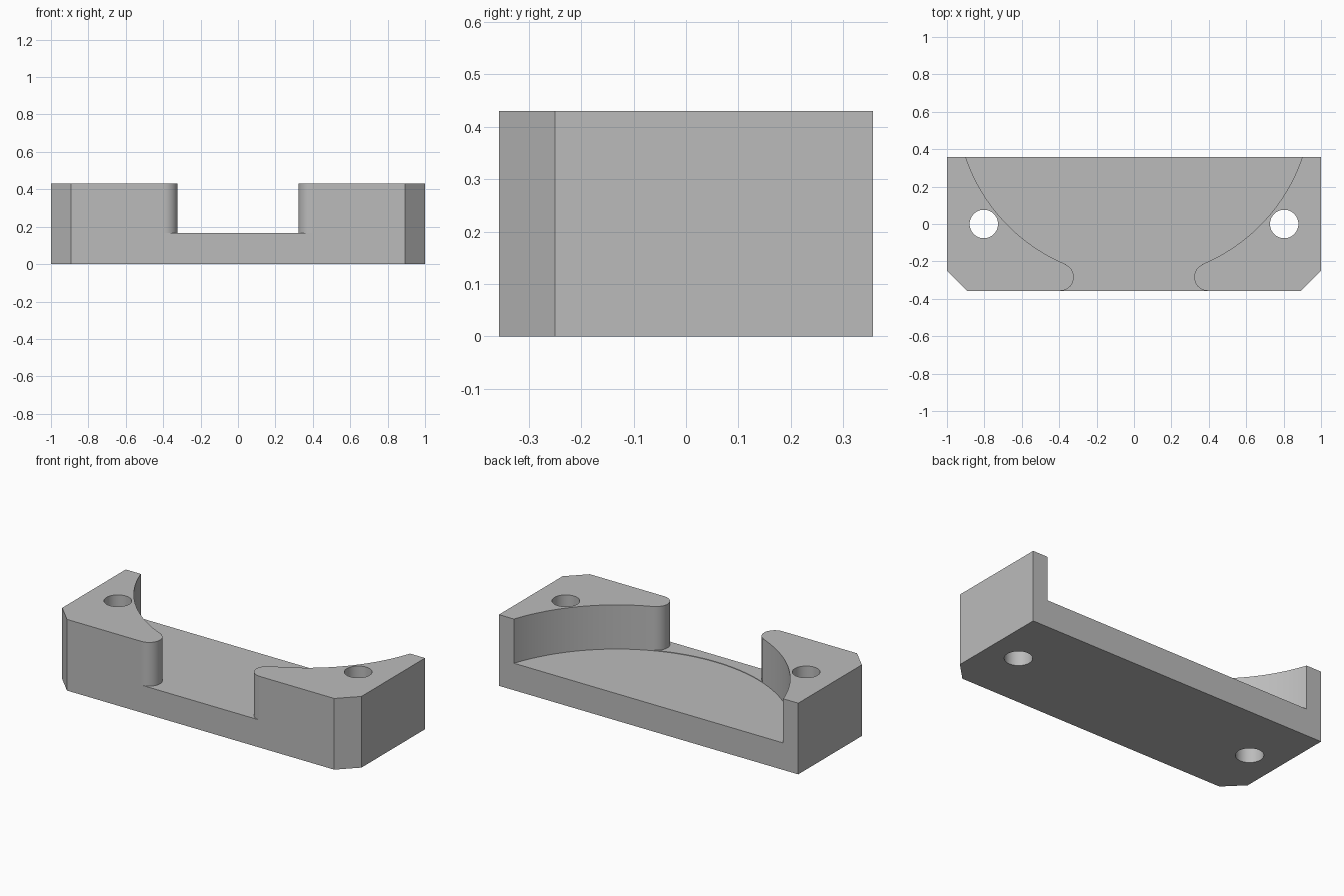
import bpy
import bmesh
from math import atan2, cos, sin, pi, radians

cube = bpy.data.objects.get("Cube")
if cube:
    bpy.data.objects.remove(cube, do_unlink=True)

HALF_Y, HEIGHT, CHAMFER = 0.357, 0.43, 0.107
POCKET_Y, POCKET_R, POCKET_Z = 0.662, 0.95, 0.163
TIP_X, TIP_R = 0.395, 0.073
TIP_Y = TIP_R - HALF_Y
SLOT_Z = 0.166

grey = bpy.data.materials.new("plain grey")
grey.use_nodes = True
grey.diffuse_color = (0.5, 0.5, 0.5, 1)
grey.node_tree.nodes["Principled BSDF"].inputs["Base Color"].default_value = (0.5, 0.5, 0.5, 1)


def prism(name, outline, z0, z1):
    """Extrude a flat outline between two heights."""
    bm = bmesh.new()
    face = bm.faces.new([bm.verts.new((x, y, z0)) for x, y in outline])
    side = bmesh.ops.extrude_face_region(bm, geom=[face])
    top = [v for v in side["geom"] if isinstance(v, bmesh.types.BMVert)]
    bmesh.ops.translate(bm, verts=top, vec=(0, 0, z1 - z0))
    bmesh.ops.recalc_face_normals(bm, faces=bm.faces)
    mesh = bpy.data.meshes.new(name)
    bm.to_mesh(mesh)
    bm.free()
    mesh.materials.append(grey)
    obj = bpy.data.objects.new(name, mesh)
    bpy.context.collection.objects.link(obj)
    return obj


def arc(cx, cy, r, a0, a1, n):
    return [(cx + r * cos(a0 + (a1 - a0) * i / n),
             cy + r * sin(a0 + (a1 - a0) * i / n)) for i in range(n + 1)]


def mirrored(half):
    return half + [(-x, y) for x, y in reversed(half)]


# Block with chamfered front corners
block = prism("cradle_block", mirrored([
    (1 - CHAMFER, -HALF_Y), (1, CHAMFER - HALF_Y), (1, HALF_Y)]), 0, HEIGHT)

# Round pocket, open at the back
pocket = prism("pocket_cutter", arc(0, POCKET_Y, POCKET_R, 0, 2 * pi, 128)[:-1], POCKET_Z, 1)

# Front slot between the rounded post tips, tangent to the pocket
tangent = atan2(POCKET_Y - TIP_Y, -TIP_X)
slot = prism("slot_cutter", mirrored(
    [(TIP_X, -0.5)] + arc(TIP_X, TIP_Y, TIP_R, 1.5 * pi, tangent, 20)), SLOT_Z, 1)

# Screw holes through both ends
holes = [prism("hole_cutter", arc(s * 0.803, 0, 0.076, 0, 2 * pi, 48)[:-1], -1, 1)
         for s in (-1, 1)]

bpy.ops.object.select_all(action="DESELECT")
block.select_set(True)
bpy.context.view_layer.objects.active = block
for cutter in [pocket, slot] + holes:
    cutter.hide_render = True
    mod = block.modifiers.new("cut", "BOOLEAN")
    mod.operation = "DIFFERENCE"
    mod.solver = "EXACT"
    mod.object = cutter
    bpy.ops.object.modifier_apply(modifier=mod.name)
    bpy.data.objects.remove(cutter, do_unlink=True)

# Smooth round walls, flat front face
bpy.ops.object.shade_smooth_by_angle(angle=radians(30))
for poly in block.data.polygons:
    if poly.normal.y < -0.9999 or abs(poly.normal.z) > 0.9999:
        poly.use_smooth = False
